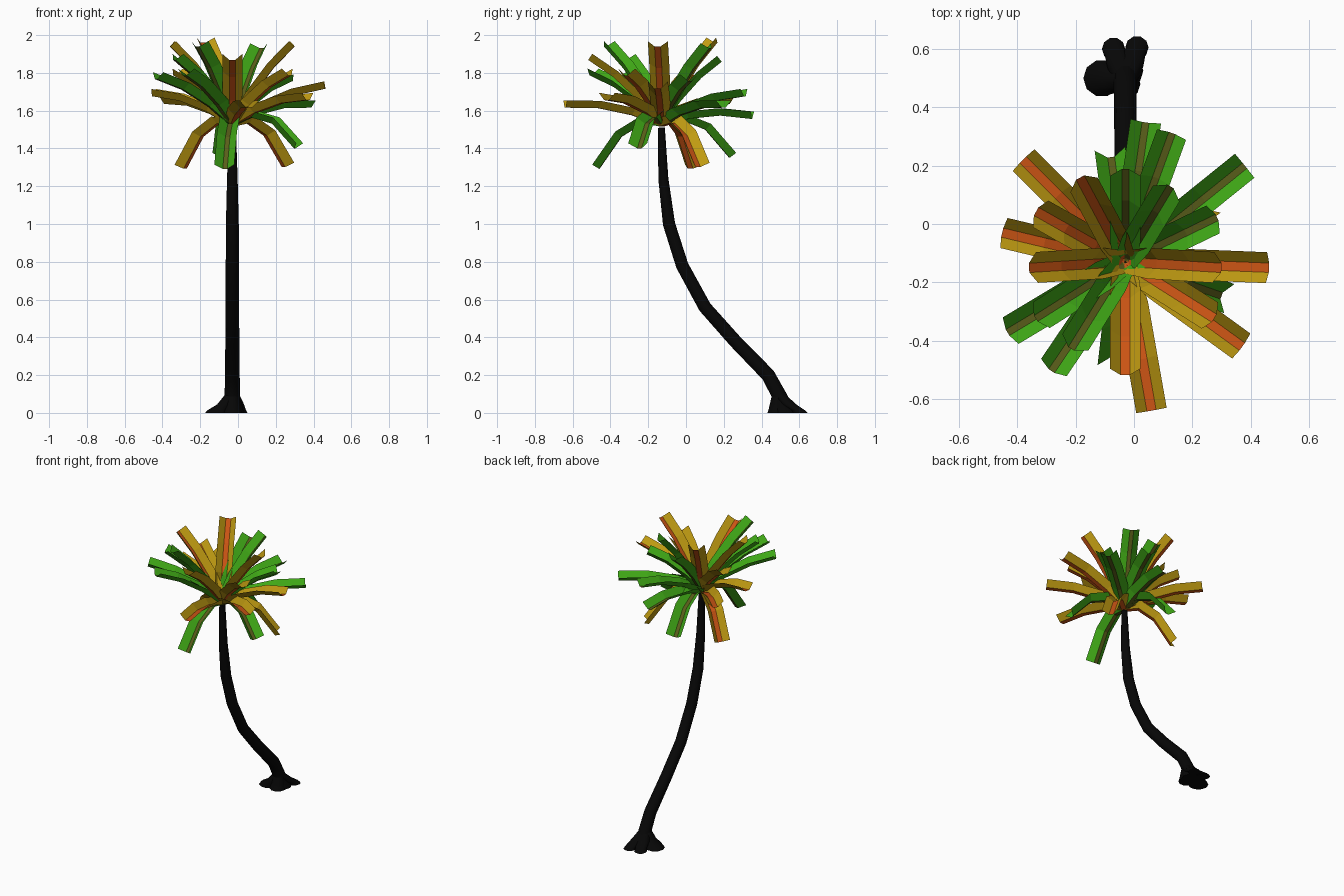
import bpy
import bmesh
import math
from mathutils import Vector

default_cube = bpy.data.objects.get("Cube")
if default_cube:
    bpy.data.objects.remove(default_cube, do_unlink=True)


def make_material(name, red, green, blue):
    material = bpy.data.materials.new(name)
    material.use_nodes = True
    color = (red, green, blue, 1)
    material.diffuse_color = color
    material.node_tree.nodes["Principled BSDF"].inputs["Base Color"].default_value = color
    return material


bark = make_material("black bark", .002, .002, .002)
yellow = make_material("yellow leaf", .53, .33, .006)
orange = make_material("orange rib", .6, .09, .007)
green = make_material("green leaf", .05, .39, .008)
olive = make_material("olive rib", .1, .11, .01)


def add_object(name, bm, materials):
    mesh = bpy.data.meshes.new(name)
    bm.to_mesh(mesh)
    bm.free()
    for material in materials:
        mesh.materials.append(material)
    obj = bpy.data.objects.new(name, mesh)
    bpy.context.collection.objects.link(obj)
    return obj


def bridge(bm, first, second, closed):
    """Join two rows of vertices with quads and return them in order."""
    count = len(first) if closed else len(first) - 1
    faces = []
    for i in range(count):
        j = (i + 1) % len(first)
        faces.append(bm.faces.new((first[i], first[j], second[j], second[i])))
    return faces


def tube(name, points, radii, level=False, sides=10):
    """Tapered tube through points; level keeps every ring horizontal."""
    bm = bmesh.new()
    points = [Vector(p) for p in points]
    rings = []
    for i, (point, radius) in enumerate(zip(points, radii)):
        tangent = points[min(i + 1, len(points) - 1)] - points[max(i - 1, 0)]
        if level or i == 0:
            tangent = Vector((0, 0, 1))
        across = Vector((1, 0, 0))
        other = tangent.normalized().cross(across).normalized()
        ring = []
        for k in range(sides):
            angle = math.tau * k / sides
            offset = across * math.cos(angle) + other * math.sin(angle)
            ring.append(bm.verts.new(point + offset * radius))
        rings.append(ring)
    for lower, upper in zip(rings, rings[1:]):
        bridge(bm, lower, upper, True)
    bm.faces.new(rings[0])
    bm.faces.new(rings[-1])
    bmesh.ops.recalc_face_normals(bm, faces=bm.faces)
    obj = add_object(name, bm, [bark])
    for polygon in obj.data.polygons:
        polygon.use_smooth = len(polygon.vertices) == 4
    return obj


# Leaning trunk with a widened foot
trunk_x = -.03
trunk_path = [(.525, 0), (.5, .08), (.435, .2), (.26, .38), (.1, .56), (-.02, .78),
              (-.09, 1), (-.12, 1.24), (-.13, 1.51)]
tube("trunk", [(trunk_x, y, z) for y, z in trunk_path],
     [.062, .041, .039, .037, .036, .035, .034, .028, .019])

# Low spreading roots that curve up into the trunk
root_ends = {"root_side": (-.11, .5, .064),
             "root_back_right": (-.07, .6, .04),
             "root_back_left": (.01, .605, .04),
             "root_front": (-.03, .48, .052)}
for name, (x, y, radius) in root_ends.items():
    foot = Vector((x, y, 0))
    top = Vector((trunk_x, .49, 0))
    heights = [0, .015, .045, .1]
    slides = [0, .1, .55, 1]
    points = [foot.lerp(top, s) + Vector((0, 0, z)) for s, z in zip(slides, heights)]
    tube(name, points, [radius, radius * .9, .044, .036], level=True)


# Leaves are channel-shaped strips with a coloured rib along the fold
crown = Vector((trunk_x, -.13, 1.53))


def leaf(name, tip, materials, rib):
    bm = bmesh.new()
    chord = Vector(tip) - crown
    lift = .1 if chord.z < 0 else .035
    steps = [0, .3, .65, 1]
    path = [crown + chord * t + Vector((0, 0, 4 * lift * t * (1 - t))) for t in steps]
    side = Vector((-chord.y, chord.x, 0)).normalized()
    rows = []
    for i, point in enumerate(path):
        tangent = (path[min(i + 1, 3)] - path[max(i - 1, 0)]).normalized()
        normal = tangent.cross(side).normalized()
        half = .036 if i == 0 else .053
        section = [(-half, .025), (-rib, -.014), (rib, -.014), (half, .025)]
        rows.append([bm.verts.new(point + side * s + normal * n) for s, n in section])
    for inner, outer in zip(rows, rows[1:]):
        for column, face in enumerate(bridge(bm, inner, outer, False)):
            face.material_index = 1 if column == 1 else 0
    return add_object(name, bm, materials)


yellow_tips = [
    (.46, -.15, 1.73), (.29, -.15, 1.95), (-.35, -.15, 1.95),
    (-.45, -.03, 1.69), (-.33, .04, 1.8), (-.38, .22, 1.65),
    (.25, .07, 1.31), (-.29, .03, 1.3), (-.18, .15, 1.97),
    (.06, -.64, 1.63), (-.03, -.51, 1.88), (.37, -.42, 1.67), (.27, -.32, 1.8)]
green_tips = [
    (.04, .35, 1.57), (.13, .31, 1.69), (.38, .2, 1.63), (.28, .02, 1.77),
    (.12, .12, 1.94), (-.03, .18, 1.87), (-.08, .24, 1.36),
    (-.43, -.37, 1.78), (-.33, -.32, 1.88), (-.21, -.42, 1.95),
    (-.28, -.5, 1.8), (.31, -.25, 1.41), (-.07, -.47, 1.3)]

for number, tip in enumerate(yellow_tips, 1):
    leaf(f"yellow_leaf_{number}", tip, [yellow, orange], .016)
for number, tip in enumerate(green_tips, 1):
    leaf(f"green_leaf_{number}", tip, [green, olive], .012)
